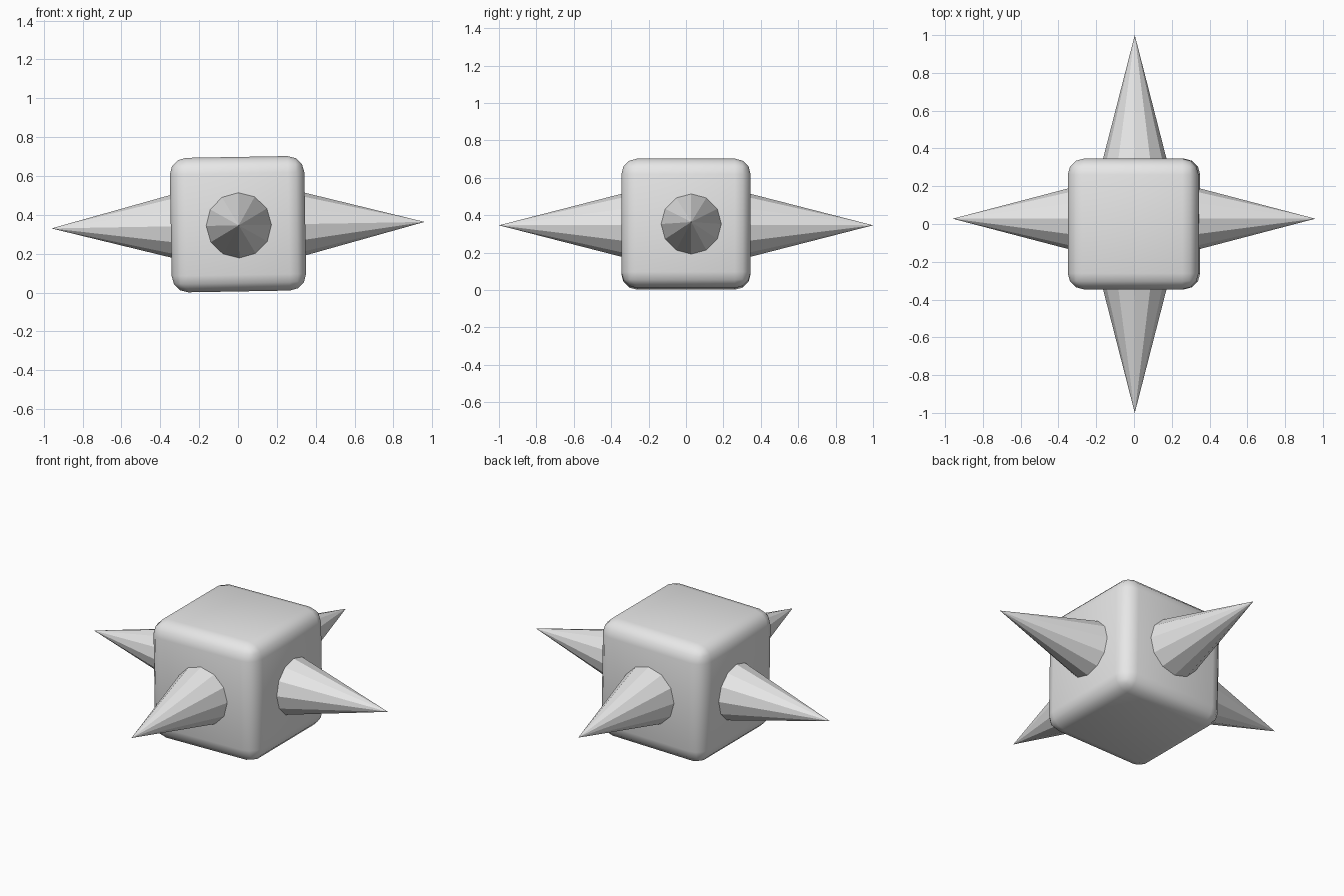
import bpy
import math
from mathutils import Matrix, Vector

old = bpy.data.objects.get("Cube")
if old:
    bpy.data.objects.remove(old, do_unlink=True)

# One plain grey for everything
grey = bpy.data.materials.new("light_grey")
grey.use_nodes = True
grey.diffuse_color = (0.8, 0.8, 0.8, 1)
grey.node_tree.nodes["Principled BSDF"].inputs["Base Color"].default_value = (0.8, 0.8, 0.8, 1)

CENTRE = Vector((0, 0, 0.352))
TILT = Matrix.Rotation(math.radians(-1), 4, "Y")  # slight lean of the whole model


def place(obj, name, local):
    obj.name = name
    obj.data.materials.append(grey)
    obj.matrix_world = Matrix.Translation(CENTRE) @ TILT @ local


# Rounded box body
bpy.ops.mesh.primitive_cube_add(size=0.692)
body = bpy.context.object
place(body, "body", Matrix.Identity(4))
bevel = body.modifiers.new("rounded_edges", "BEVEL")
bevel.width = 0.085
bevel.segments = 3
bpy.ops.object.modifier_apply(modifier=bevel.name)
bpy.ops.object.shade_smooth()


def spike(name, angle, tip, radius, shift):
    """Twelve-sided flat cone pointing outward, its base sunk in the body."""
    surface, start = 0.346, 0.28
    base_radius = radius * (tip - start) / (tip - surface)
    bpy.ops.mesh.primitive_cone_add(vertices=12, radius1=base_radius, radius2=0, depth=tip - start)
    outward = Matrix.Rotation(angle, 4, "Z") @ Matrix.Rotation(math.pi / 2, 4, "Y")
    along = Matrix.Translation((0, 0, (tip + start) / 2))
    place(bpy.context.object, name, Matrix.Translation(shift) @ outward @ along)


# Four spikes around the sides
side_shift = Vector((0, 0.028, -0.005))
end_shift = Vector((0.004, 0, -0.006))
spike("left_spike", 0, 0.96, 0.161, side_shift)
spike("right_spike", math.pi, 0.96, 0.161, side_shift)
spike("back_spike", math.pi / 2, 1.0, 0.168, end_shift)
spike("front_spike", -math.pi / 2, 1.0, 0.168, end_shift)
